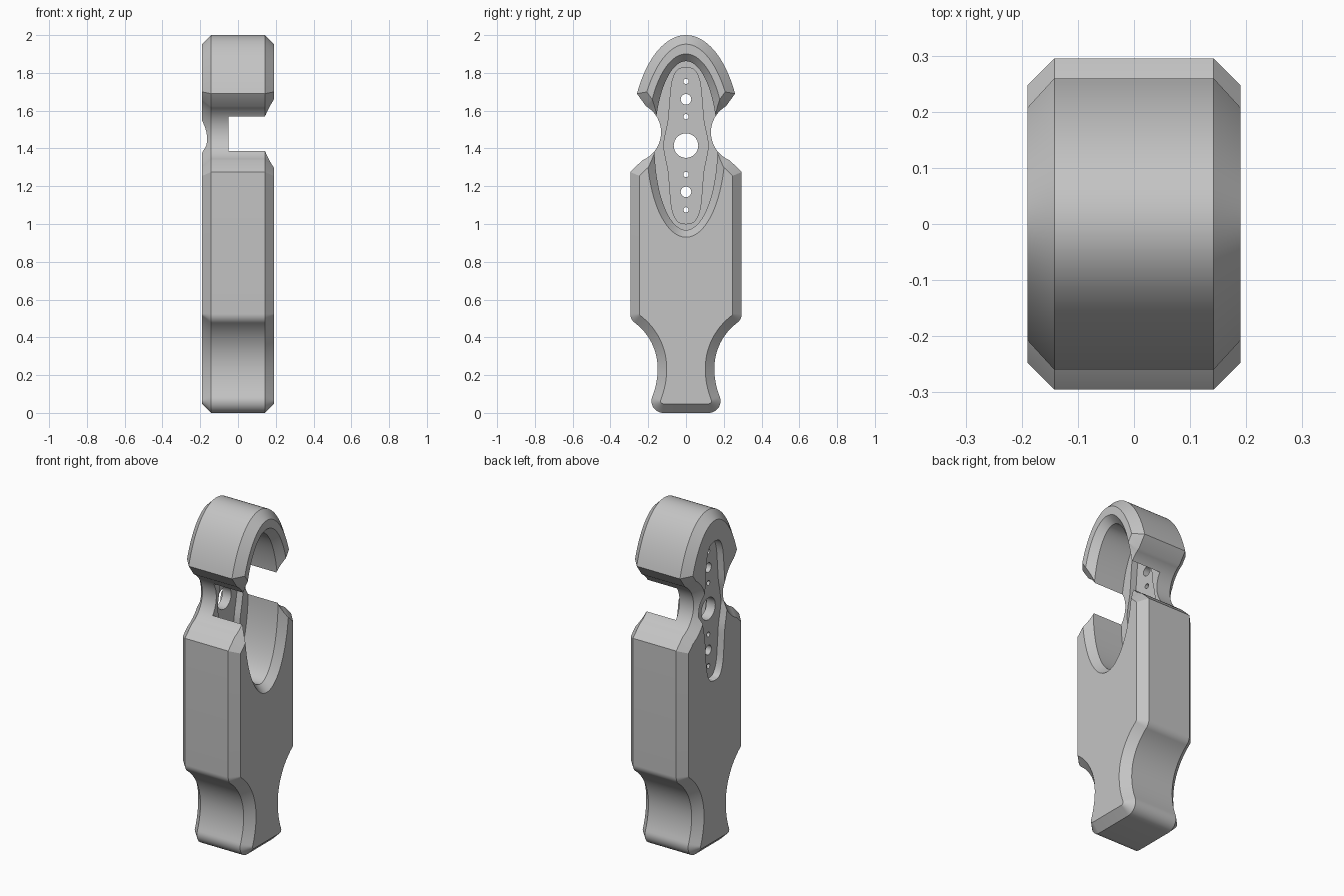
import bpy, bmesh
from math import sin, cos, pi, radians, acos
from mathutils import Vector

cube = bpy.data.objects.get("Cube")
if cube:
    bpy.data.objects.remove(cube, do_unlink=True)

grey = bpy.data.materials.new("plain grey")
grey.use_nodes = True
colour = (0.55, 0.55, 0.55, 1)
grey.diffuse_color = colour
for node in grey.node_tree.nodes:
    if node.type == 'BSDF_PRINCIPLED':
        node.inputs["Base Color"].default_value = colour

HALF = 0.19      # half thickness
BEVEL = 0.048    # edge chamfer
MID = 1.415      # height of the pocket centre


def arc(cy, cz, r, start, end, n=12):
    """Arc in the side plane, angles in degrees."""
    angles = [radians(start + (end - start) * i / n) for i in range(n + 1)]
    return [Vector((cy + r * cos(a), cz + r * sin(a))) for a in angles]


def ellipse(a, b, n=96):
    return [Vector((a * sin(2 * pi * i / n), MID + b * cos(2 * pi * i / n)))
            for i in range(n)]


def mirrored(half):
    """Close a half outline running from top to bottom on +y."""
    clean = []
    for p in half:
        if not clean or (p - clean[-1]).length > 1e-4:
            clean.append(p)
    return clean + [Vector((-p.x, p.y)) for p in reversed(clean) if p.x > 1e-5]


def inset(loop, d):
    """Mitred inward offset of a clockwise outline."""
    out = []
    for i, p in enumerate(loop):
        e1 = (p - loop[i - 1]).normalized()
        e2 = (loop[(i + 1) % len(loop)] - p).normalized()
        n1, n2 = Vector((e1.y, -e1.x)), Vector((e2.y, -e2.x))
        out.append(p + (n1 + n2) * d / (1 + n1.dot(n2)))
    return out


def smooth_curve(points, steps=6):
    """Catmull-Rom curve through the points."""
    pts = [Vector(p) for p in points]
    ext = [2 * pts[0] - pts[1]] + pts + [2 * pts[-1] - pts[-2]]
    out = []
    for a, b, c, d in zip(ext, ext[1:], ext[2:], ext[3:]):
        for s in range(steps):
            t = s / steps
            out.append(0.5 * (2 * b + (c - a) * t + (2 * a - 5 * b + 4 * c - d) * t**2
                              + (3 * b - a - 3 * c + d) * t**3))
    return out + [pts[-1]]


def loft(name, sections):
    """Solid from (x, outline) sections with equal point counts."""
    bm = bmesh.new()
    rings = [[bm.verts.new((x, p.x, p.y)) for p in loop] for x, loop in sections]
    for r1, r2 in zip(rings, rings[1:]):
        for i in range(len(r1)):
            bm.faces.new((r1[i - 1], r1[i], r2[i], r2[i - 1]))
    bm.faces.new(rings[0])
    bm.faces.new(rings[-1])
    bmesh.ops.recalc_face_normals(bm, faces=bm.faces)
    mesh = bpy.data.meshes.new(name)
    bm.to_mesh(mesh)
    bm.free()
    obj = bpy.data.objects.new(name, mesh)
    bpy.context.collection.objects.link(obj)
    mesh.materials.append(grey)
    return obj


def cut(target, cutter):
    cutter.hide_render = True
    mod = target.modifiers.new("cut", 'BOOLEAN')
    mod.operation = 'DIFFERENCE'
    mod.solver = 'EXACT'
    mod.object = cutter
    bpy.context.view_layer.objects.active = target
    bpy.ops.object.modifier_apply(modifier=mod.name)
    bpy.data.objects.remove(cutter, do_unlink=True)


# Outline: arched head, neck, straight body, concave grip, rounded foot
head_end = acos(0.28 / 0.59)
head = [Vector((0.295 * sin(head_end * i / 24), 1.41 + 0.59 * cos(head_end * i / 24)))
        for i in range(25)]
half = (head
        + arc(0.292, 1.485, 0.16, 120, 248, 20)
        + [Vector((0.295, 1.275))]
        + arc(0.235, 0.525, 0.06, 0, -53.1, 8)
        + arc(0.4525, 0.235, 0.3025, 126.9, 180)
        + arc(0.552, 0.235, 0.402, 180, 201.7, 8)
        + arc(0.12, 0.063, 0.063, 21.7, -90))
outline = mirrored(half)
rim = inset(outline, BEVEL)
body = loft("handle_body", [(-HALF, rim), (-HALF + BEVEL, outline),
                            (HALF - BEVEL, outline), (HALF, rim)])

# Deep oval pocket with a chamfered mouth
inner, mouth = ellipse(0.167, 0.447), ellipse(0.207, 0.485)
wide = ellipse(0.247, 0.523)
cut(body, loft("pocket_cutter", [(-0.05, inner), (HALF - 0.043, inner),
                                 (HALF, mouth), (HALF + 0.043, wide)]))

# Waisted recess, sunk into the pocket floor and into the opposite face
quarter = smooth_curve([(0, 0.415), (0.045, 0.4), (0.073, 0.34), (0.085, 0.24),
                        (0.093, 0.14), (0.108, 0.065), (0.12, 0)])
recess = mirrored([Vector((p.x, MID + p.y)) for p in quarter]
                  + [Vector((p.x, MID - p.y)) for p in reversed(quarter)])
cut(body, loft("floor_recess_cutter", [(-0.09, recess), (0.0, recess)]))
cut(body, loft("outer_recess_cutter", [(-0.25, recess), (-0.147, recess)]))

# Row of through holes, symmetric about the large one
holes = [(0, 0.065)]
for side in (1, -1):
    holes += [(side * 0.153, 0.014), (side * 0.245, 0.028), (side * 0.34, 0.014)]
for offset, radius in holes:
    circle = arc(0, MID + offset, radius, 0, 360, 32)[:-1]
    cut(body, loft("hole_cutter", [(-0.3, circle), (0.0, circle)]))

# Smooth the curves, keep the chamfers crisp
for obj in bpy.context.selected_objects:
    obj.select_set(False)
body.select_set(True)
bpy.context.view_layer.objects.active = body
bpy.ops.object.shade_smooth_by_angle(angle=radians(25))
